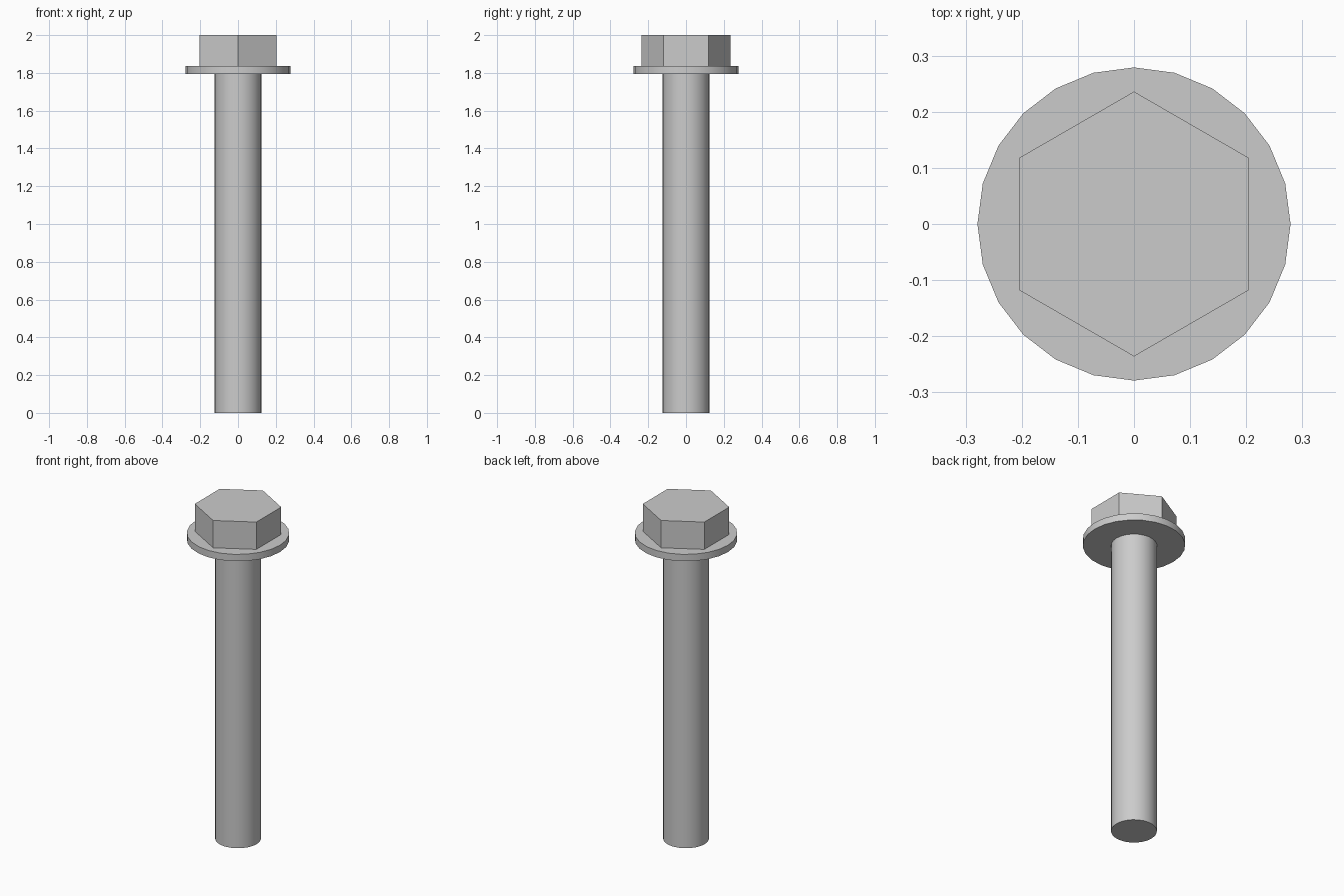
import bpy
import math

cube = bpy.data.objects.get("Cube")
if cube:
    bpy.data.objects.remove(cube, do_unlink=True)

# Plain steel grey
steel = bpy.data.materials.new("steel_grey")
steel.use_nodes = True
colour = (0.6, 0.6, 0.6, 1)
steel.diffuse_color = colour
steel.node_tree.nodes["Principled BSDF"].inputs["Base Color"].default_value = colour


def cylinder(name, sides, radius, bottom, top):
    bpy.ops.mesh.primitive_cylinder_add(
        vertices=sides, radius=radius, depth=top - bottom,
        location=(0, 0, (bottom + top) / 2))
    part = bpy.context.object
    part.name = name
    part.data.materials.append(steel)
    bpy.ops.object.shade_smooth_by_angle(angle=math.radians(30))
    return part


flange_bottom, flange_top = 1.795, 1.836

# Round shank, washer flange and hexagonal head
cylinder("shank", 24, 0.125, 0, flange_bottom)
cylinder("flange", 24, 0.279, flange_bottom, flange_top)
cylinder("hex_head", 6, 0.236, flange_top, 2)
